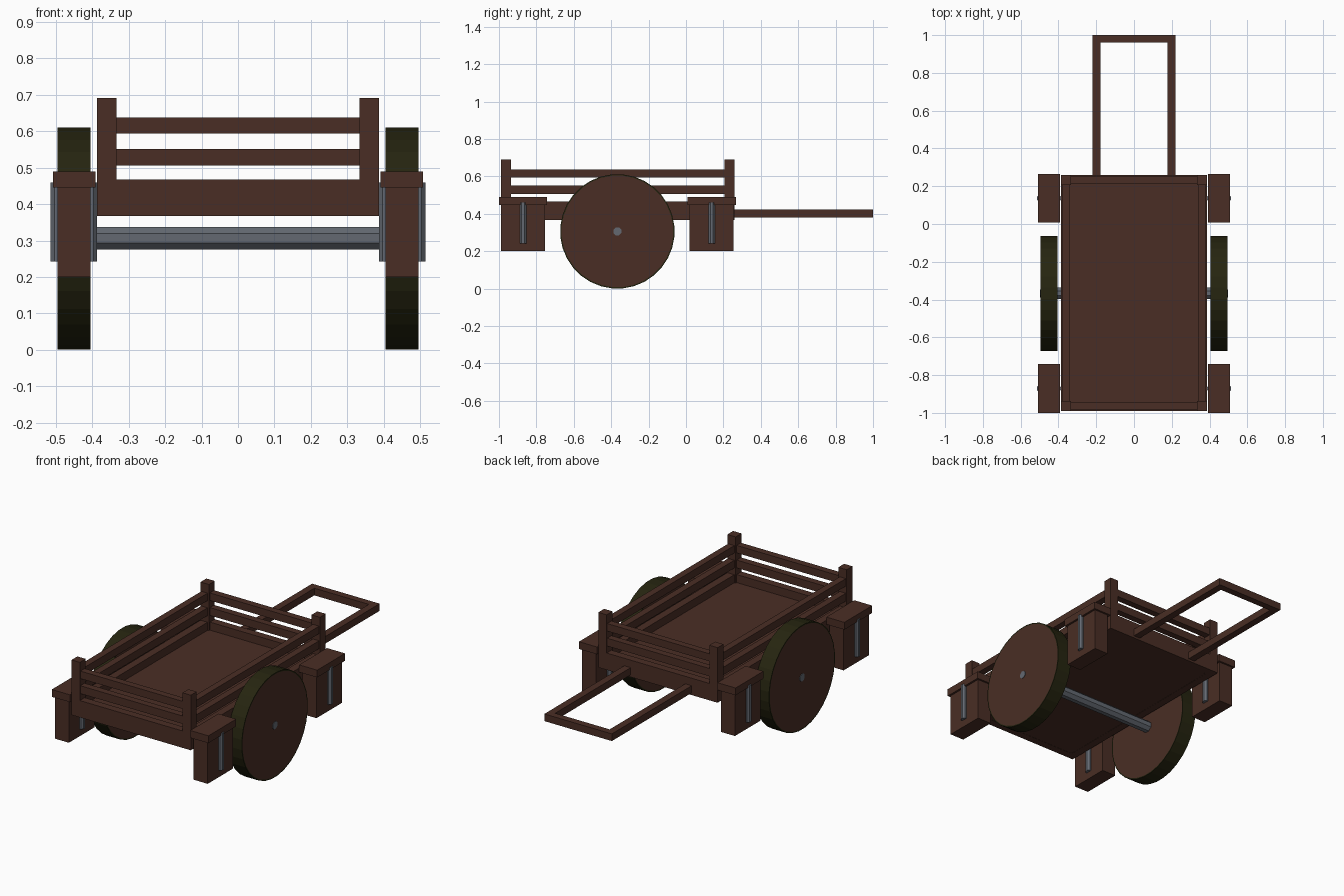
import bpy, bmesh, math
from mathutils import Matrix

if "Cube" in bpy.data.objects:
    bpy.data.objects.remove(bpy.data.objects["Cube"])


def material(name, rgb):
    m = bpy.data.materials.new(name)
    m.diffuse_color = (*rgb, 1)
    m.use_nodes = True
    m.node_tree.nodes["Principled BSDF"].inputs["Base Color"].default_value = m.diffuse_color
    return m


WOOD = material("dark_wood", (0.068, 0.027, 0.018))
RIM = material("mossy_rim", (0.019, 0.018, 0.005))
METAL = material("grey_metal", (0.125, 0.14, 0.165))


def finish(bm, name, mats):
    me = bpy.data.meshes.new(name)
    bm.to_mesh(me)
    bm.free()
    for m in mats:
        me.materials.append(m)
    ob = bpy.data.objects.new(name, me)
    bpy.context.collection.objects.link(ob)
    return ob


def box(name, x, y, z, mat=WOOD):
    """Box from (min, max) pairs along each axis."""
    bm = bmesh.new()
    size = [abs(b - a) for a, b in (x, y, z)]
    mid = [(a + b) / 2 for a, b in (x, y, z)]
    bmesh.ops.create_cube(bm, size=1, matrix=Matrix.Translation(mid) @ Matrix.Diagonal((*size, 1)))
    return finish(bm, name, [mat])


def rod(name, centre, radius, length, axis, sides=8, mats=(METAL,), cap_inset=0):
    """Flat-sided cylinder along X or Z; cap_inset recolours the inner caps."""
    bm = bmesh.new()
    turn = Matrix.Rotation(math.pi / 2, 4, 'Y') if axis == 'X' else Matrix()
    spin = Matrix.Rotation(math.pi / sides, 4, 'Z')
    bmesh.ops.create_cone(bm, cap_ends=True, segments=sides, radius1=radius, radius2=radius,
                          depth=length, matrix=Matrix.Translation(centre) @ turn @ spin)
    if cap_inset:
        caps = [f for f in bm.faces if len(f.verts) > 4]
        bmesh.ops.inset_individual(bm, faces=caps, thickness=cap_inset)
        for f in caps:
            f.material_index = 1
    return finish(bm, name, mats)


X, Y0, Y1 = 0.387, -0.99, 0.26       # bed outline
T = 0.045                            # board thickness
PX, PY = 0.054, 0.054                # post size
AXLE_Y, AXLE_Z = -0.367, 0.306

# Bed floor
box("bed_floor", (-X + 0.01, X - 0.01), (Y0 + 0.01, Y1 - 0.01), (0.369, 0.42))

# Boards and rails on the four sides
for i, (lo, hi) in enumerate([(0.368, 0.467), (0.506, 0.552), (0.594, 0.638)]):
    inset = 0 if i == 0 else 0.005
    for s in (-1, 1):
        box("side_rail", (s * (X - inset), s * (X - T)), (Y0 + PY * 0.9, Y1 - PY * 0.9), (lo, hi))
    box("front_rail", (-X + PX * 0.9, X - PX * 0.9), (Y0 + inset, Y0 + T), (lo, hi))
    box("back_rail", (-X + PX * 0.9, X - PX * 0.9), (Y1 - T, Y1 - inset), (lo, hi))

for s in (-1, 1):
    # Corner posts
    box("corner_post", (s * X, s * (X - PX)), (Y0, Y0 + PY), (0.368, 0.691))
    box("corner_post", (s * X, s * (X - PX)), (Y1 - PY, Y1), (0.368, 0.691))

    # Pull handle arms
    box("handle_arm", (s * 0.177, s * 0.219), (Y1 - 0.01, 1.0), (0.381, 0.423))

    # Wheel with dark rim, and hub cap
    rod("wheel", (s * 0.45, AXLE_Y, AXLE_Z), 0.306, 0.091, 'X', 32, (RIM, WOOD), 0.007)
    rod("hub", (s * 0.45, AXLE_Y, AXLE_Z), 0.023, 0.097, 'X')

    # Side crates with lids and metal bars
    for cy in (-0.871, 0.137):
        box("crate", (s * 0.405, s * 0.496), (cy - 0.118, cy + 0.118), (0.2, 0.45))
        box("crate_lid", (s * 0.391, s * 0.508), (cy - 0.129, cy + 0.129), (0.446, 0.489))
        for bx in (0.404, 0.497):
            rod("crate_bar", (s * bx, cy, 0.351), 0.019, 0.217, 'Z')

# Handle grip and axle
box("handle_grip", (-0.177, 0.177), (0.96, 1.0), (0.381, 0.423))
rod("axle", (0, AXLE_Y, AXLE_Z), 0.0335, 0.82, 'X')
